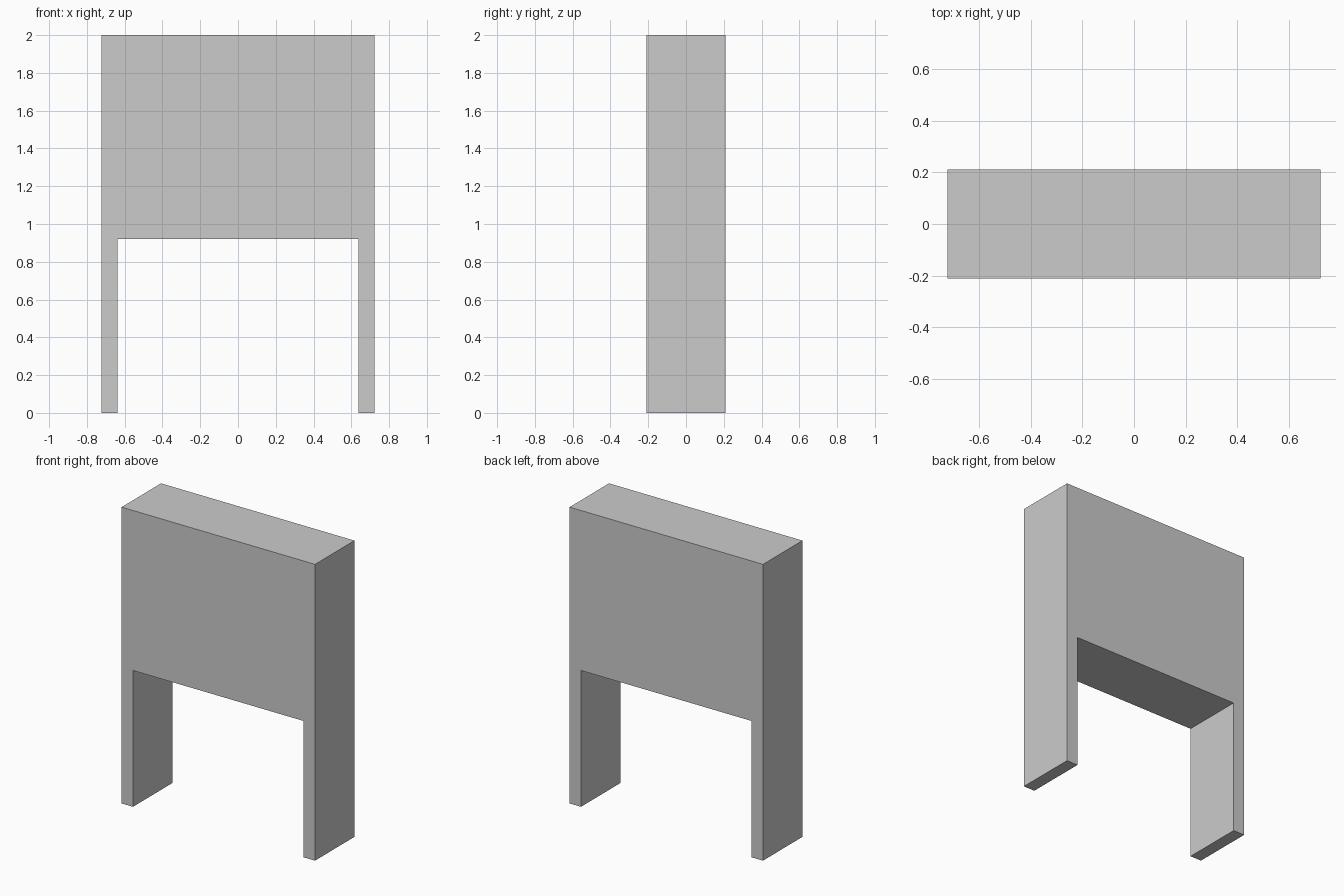
import bpy
import bmesh

if "Cube" in bpy.data.objects:
    bpy.data.objects.remove(bpy.data.objects["Cube"])

HALF_W, HALF_D, HEIGHT = 0.722, 0.21, 2.0
INNER_W, OPENING_H = 0.637, 0.92

# Arch outline in the front plane, one side mirrored to the other
right = [(INNER_W, OPENING_H), (INNER_W, 0), (HALF_W, 0), (HALF_W, HEIGHT)]
outline = right + [(-x, z) for x, z in reversed(right)]

# Extrude the outline from front to back
bm = bmesh.new()
face = bm.faces.new([bm.verts.new((x, -HALF_D, z)) for x, z in outline])
result = bmesh.ops.extrude_face_region(bm, geom=[face], use_keep_orig=True)
moved = [v for v in result["geom"] if isinstance(v, bmesh.types.BMVert)]
bmesh.ops.translate(bm, verts=moved, vec=(0, 2 * HALF_D, 0))
bmesh.ops.recalc_face_normals(bm, faces=bm.faces)

mesh = bpy.data.meshes.new("arch_block")
bm.to_mesh(mesh)
bm.free()
bpy.context.collection.objects.link(bpy.data.objects.new("arch_block", mesh))
